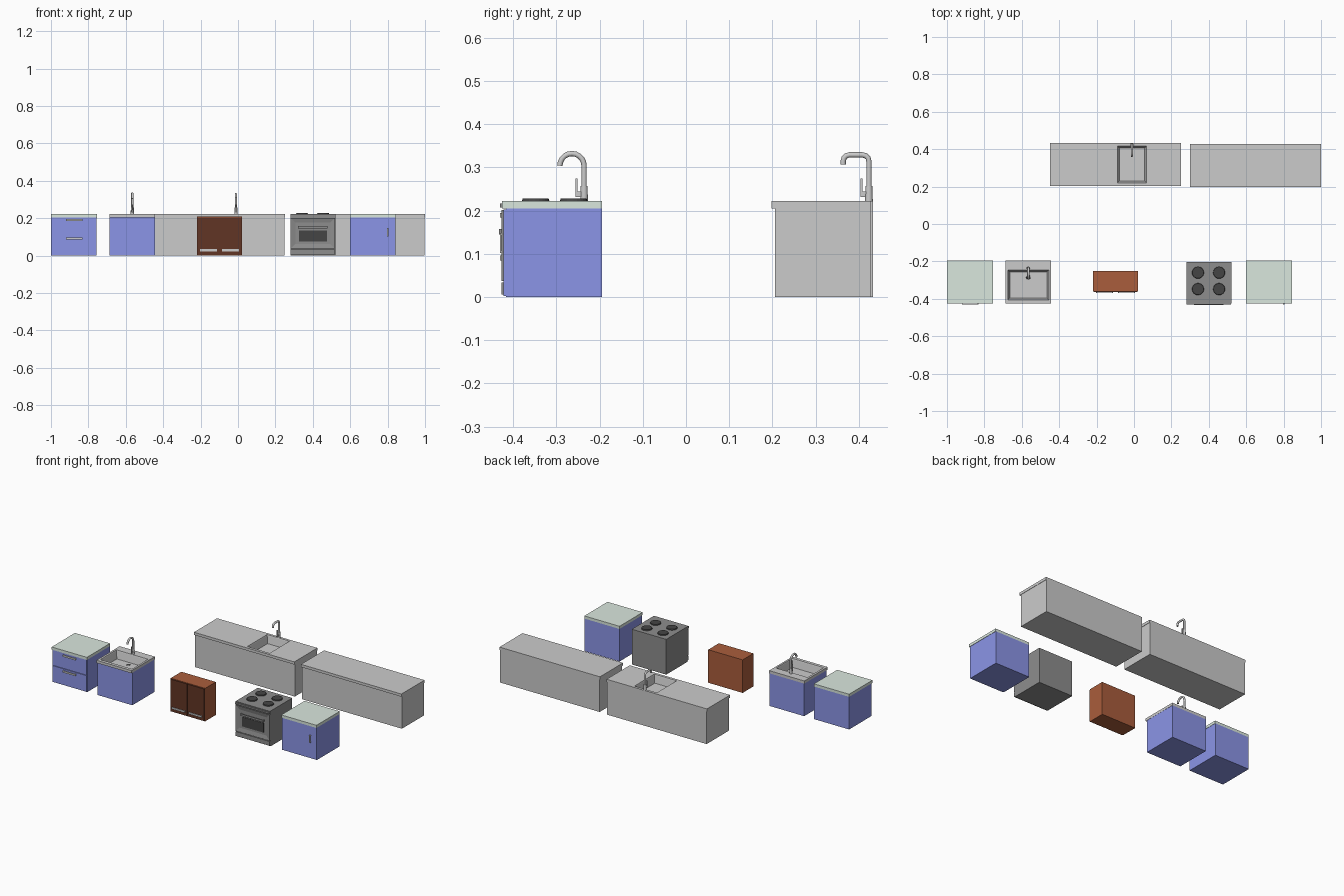
import bpy, bmesh, math
from mathutils import Matrix, Vector

if "Cube" in bpy.data.objects:
    bpy.data.objects.remove(bpy.data.objects["Cube"])


def mat(name, r, g, b):
    m = bpy.data.materials.new(name)
    m.diffuse_color = (r, g, b, 1)
    m.use_nodes = True
    m.node_tree.nodes["Principled BSDF"].inputs["Base Color"].default_value = m.diffuse_color
    return m


BLUE = mat("blue_paint", 0.26, 0.30, 0.80)
PALE = mat("pale_worktop", 0.70, 0.80, 0.73)
BROWN = mat("brown_wood", 0.40, 0.11, 0.045)
DARK_WOOD = mat("dark_wood", 0.12, 0.035, 0.018)
STEEL = mat("oven_steel", 0.27, 0.27, 0.27)
BLACK = mat("black_iron", 0.06, 0.06, 0.06)


def finish(name, bm, m=None):
    bmesh.ops.recalc_face_normals(bm, faces=bm.faces)
    me = bpy.data.meshes.new(name)
    bm.to_mesh(me)
    bm.free()
    ob = bpy.data.objects.new(name, me)
    bpy.context.collection.objects.link(ob)
    if m:
        me.materials.append(m)
    return ob


def add_box(bm, x0, x1, y0, y1, z0, z1):
    t = Matrix.Translation(((x0 + x1) / 2, (y0 + y1) / 2, (z0 + z1) / 2))
    s = Matrix.Diagonal((x1 - x0, y1 - y0, z1 - z0, 1))
    return bmesh.ops.create_cube(bm, size=1, matrix=t @ s)["verts"]


def box(name, x0, x1, y0, y1, z0, z1, m=None, open_top=False):
    bm = bmesh.new()
    add_box(bm, x0, x1, y0, y1, z0, z1)
    if open_top:
        bm.normal_update()
        top = [f for f in bm.faces if f.normal.z > 0.9]
        bmesh.ops.delete(bm, geom=top, context="FACES_ONLY")
    return finish(name, bm, m)


def add_cyl(bm, x, y, z0, z1, r0, r1, n=16):
    bmesh.ops.create_cone(bm, cap_ends=True, segments=n, radius1=r0, radius2=r1,
                          depth=z1 - z0, matrix=Matrix.Translation((x, y, (z0 + z1) / 2)))


def sink_top(name, outer, hole, z0, z1, depth, m=None, taper=0.011):
    """Worktop slab with a tapered basin hanging through it."""
    bm = bmesh.new()

    def ring(r, z, d=0):
        x0, x1, y0, y1 = r
        return [bm.verts.new(p) for p in ((x0 + d, y0 + d, z), (x1 - d, y0 + d, z),
                                          (x1 - d, y1 - d, z), (x0 + d, y1 - d, z))]
    loops = [ring(hole, z0, 0.0), ring(outer, z0), ring(outer, z1), ring(hole, z1),
             ring(hole, z1 - 0.006, 0.002), ring(hole, z1 - depth, taper)]
    for a, b in zip(loops, loops[1:]):
        for i in range(4):
            j = (i + 1) % 4
            bm.faces.new((a[i], a[j], b[j], b[i]))
    bm.faces.new(loops[-1])
    return finish(name, bm, m)


def handle(name, x0, x1, z0, z1, y_out, y_in, m=None):
    """Bar pull on two posts, running along its longer direction."""
    bm = bmesh.new()
    t = 0.004
    add_box(bm, x0, x1, y_out, y_out + t, z0, z1)
    if x1 - x0 > z1 - z0:
        for x in (x0, x1 - t):
            add_box(bm, x, x + t, y_out + t, y_in, z0, z1)
    else:
        for z in (z0, z1 - t):
            add_box(bm, x0, x1, y_out + t, y_in, z, z + t)
    return finish(name, bm, m)


def faucet(name, x, y, path):
    """Round base, bent spout pipe and an upright lever."""
    bm = bmesh.new()
    add_cyl(bm, x, y, 0.221, 0.257, 0.009, 0.008)
    n = 12
    pts = [Vector((x, a, b)) for a, b in path]
    rings = []
    for i, p in enumerate(pts):
        d = (pts[min(i + 1, len(pts) - 1)] - pts[max(i - 1, 0)]).normalized()
        side = Vector((1, 0, 0))
        up = d.cross(side)
        rings.append([bm.verts.new(p + 0.0062 * (math.cos(2 * math.pi * k / n) * side
                      + math.sin(2 * math.pi * k / n) * up)) for k in range(n)])
    for a, b in zip(rings, rings[1:]):
        for k in range(n):
            bm.faces.new((a[k], a[(k + 1) % n], b[(k + 1) % n], b[k]))
    bm.faces.new(rings[0])
    bm.faces.new(rings[-1])
    add_box(bm, x - 0.004, x + 0.004, y - 0.018, y - 0.006, 0.232, 0.244)
    add_box(bm, x - 0.003, x + 0.003, y - 0.020, y - 0.015, 0.231, 0.274)
    ob = finish(name, bm)
    bpy.context.view_layer.objects.active = ob
    ob.select_set(True)
    bpy.ops.object.shade_smooth_by_angle(angle=math.radians(40))
    ob.select_set(False)


ZB, ZT = 0.205, 0.222        # worktop underside and top
YF, YB = -0.417, -0.195      # front row body depth

# Drawer cabinet
box("drawer_cabinet_body", -1.0, -0.757, YF, YB, 0, ZB, BLUE)
box("drawer_cabinet_worktop", -1.0, -0.755, -0.426, YB, ZB, ZT, PALE)
for i, (z0, z1) in enumerate(((0.002, 0.104), (0.107, 0.203))):
    box(f"drawer_front_{i}", -0.998, -0.759, -0.422, YF, z0, z1, BLUE)
    handle(f"drawer_handle_{i}", -0.92, -0.832, z1 - 0.019, z1 - 0.008, -0.431, -0.422)

# Sink cabinet
box("sink_cabinet_body", -0.687, -0.444, YF, YB, 0, ZB, BLUE, open_top=True)
sink_top("sink_cabinet_basin", (-0.688, -0.443, -0.426, YB), (-0.675, -0.455, -0.406, -0.246),
         ZB, ZT, 0.05)
bm = bmesh.new()
add_cyl(bm, -0.565, -0.285, 0.171, 0.1735, 0.012, 0.011)
finish("sink_drain", bm, BLACK)
arc = [(-0.264 + 0.028 * math.cos(a), 0.304 + 0.028 * math.sin(a))
       for a in (math.pi * k / 10 for k in range(11))]
faucet("sink_cabinet_faucet", -0.565, -0.236, [(-0.236, 0.25)] + arc)

# Brown two-door cabinet
box("wood_cabinet_body", -0.219, 0.021, -0.357, -0.251, 0, 0.208, BROWN)
for i, x in enumerate((-0.217, -0.098)):
    box(f"wood_door_{i}", x, x + 0.117, -0.363, -0.357, 0.003, 0.205, DARK_WOOD)
for i, x in enumerate((-0.203, -0.085)):
    handle(f"wood_door_handle_{i}", x, x + 0.09, 0.023, 0.034, -0.370, -0.363)

# Oven
box("oven_body", 0.28, 0.52, YF, -0.203, 0, ZB, STEEL)
box("oven_hob", 0.28, 0.52, -0.424, -0.203, ZB, ZT, STEEL)
box("oven_control_panel", 0.282, 0.518, -0.431, -0.424, 0.207, 0.217, STEEL)
box("oven_drawer", 0.282, 0.518, -0.427, YF, 0.006, 0.033, STEEL)
door = box("oven_door", 0.282, 0.518, -0.427, YF, 0.037, 0.201, STEEL)
bm = bmesh.new()
bm.from_mesh(door.data)
front = [f for f in bm.faces if f.normal.y < -0.9]
bmesh.ops.inset_region(bm, faces=front, thickness=0.035)
bmesh.ops.translate(bm, verts=front[0].verts, vec=(0, 0.006, 0))
bm.to_mesh(door.data)
bm.free()
box("oven_window", 0.325, 0.475, -0.423, -0.4205, 0.075, 0.135, BLACK)
handle("oven_door_handle", 0.32, 0.478, 0.145, 0.157, -0.433, -0.421, STEEL)
for i, x in enumerate((0.342, 0.455)):
    for j, y in enumerate((-0.348, -0.26)):
        bm = bmesh.new()
        add_cyl(bm, x, y, 0.2215, 0.228, 0.032, 0.030, 24)
        finish(f"hob_burner_{i}{j}", bm, BLACK)

# Single-door cabinet
box("door_cabinet_body", 0.6, 0.843, YF, YB, 0, ZB, BLUE)
box("door_cabinet_worktop", 0.6, 0.845, -0.426, YB, ZB, ZT, PALE)
box("cabinet_door", 0.602, 0.841, -0.422, YF, 0.002, 0.203, BLUE)
handle("cabinet_door_handle", 0.796, 0.805, 0.102, 0.148, -0.431, -0.422)

# Long counter with sink
box("sink_counter_body", -0.447, 0.248, 0.211, 0.433, 0, ZB, open_top=True)
sink_top("sink_counter_basin", (-0.449, 0.25, 0.203, 0.433), (-0.089, 0.067, 0.22, 0.417),
         ZB, ZT, 0.05)
faucet("sink_counter_faucet", -0.011, 0.4235,
       [(0.4235, 0.25), (0.4235, 0.314), (0.4215, 0.322), (0.416, 0.327), (0.408, 0.329),
        (0.378, 0.329), (0.371, 0.327), (0.366, 0.322), (0.364, 0.315), (0.364, 0.307)])

# Long plain counter
box("plain_counter_body", 0.302, 0.998, 0.206, 0.428, 0, ZB)
box("plain_counter_worktop", 0.3, 1.0, 0.198, 0.428, ZB, ZT)
